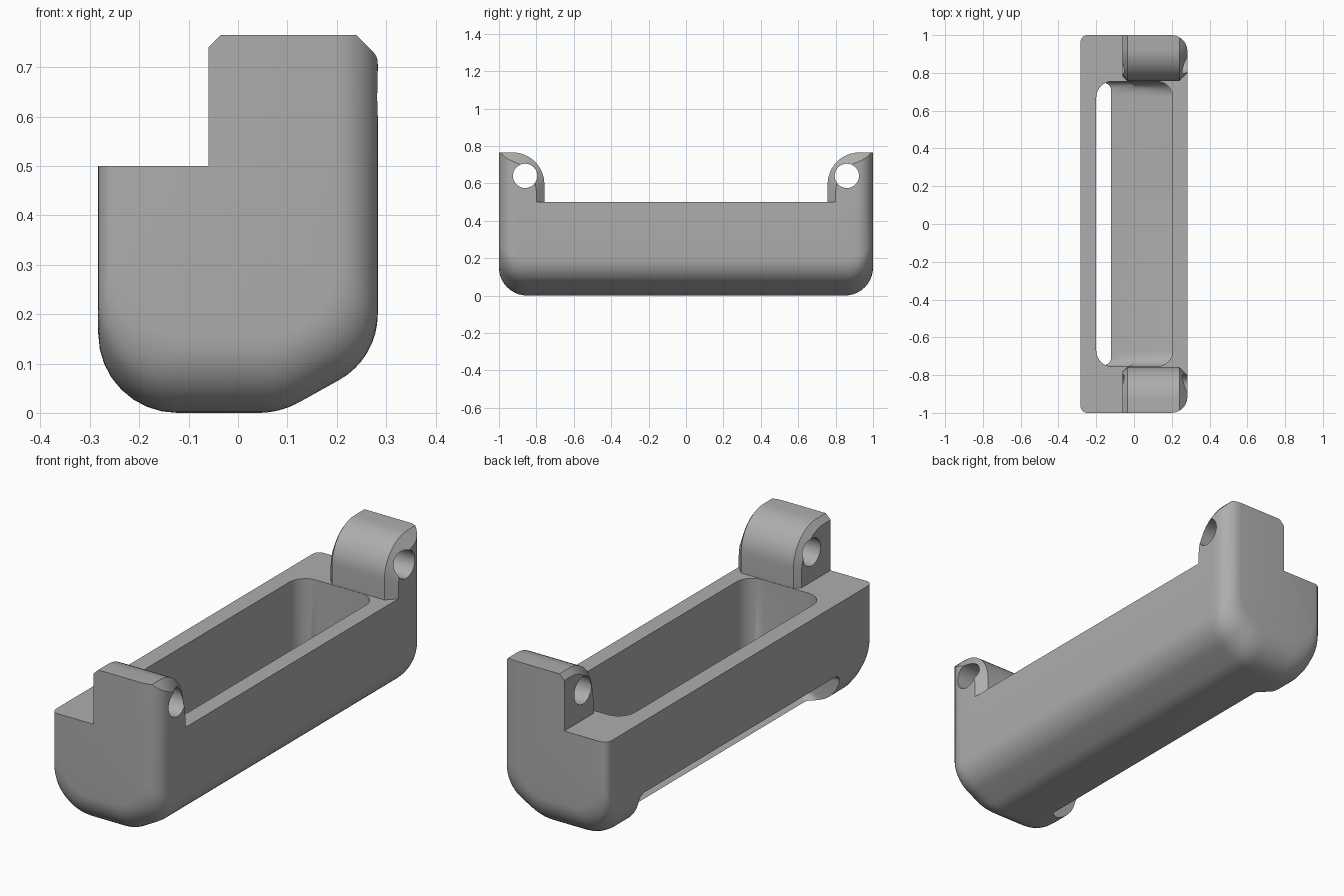
import bpy, bmesh, math
from mathutils import Vector

if "Cube" in bpy.data.objects:
    bpy.data.objects.remove(bpy.data.objects["Cube"], do_unlink=True)

grey = bpy.data.materials.new("mid grey")
grey.use_nodes = True
grey.diffuse_color = (0.42, 0.42, 0.42, 1)
grey.node_tree.nodes["Principled BSDF"].inputs["Base Color"].default_value = grey.diffuse_color


def loft(name, sections, rim=0):
    """Skin equal-length rings, cap both ends, optionally round the cap rims."""
    bm = bmesh.new()
    rings = [[bm.verts.new(p) for p in s] for s in sections]
    for a, b in zip(rings, rings[1:]):
        for i in range(len(a)):
            j = (i + 1) % len(a)
            bm.faces.new((a[i], a[j], b[j], b[i]))
    caps = [bm.faces.new(rings[0]), bm.faces.new(rings[-1])]
    bmesh.ops.recalc_face_normals(bm, faces=bm.faces)
    if rim:
        edges = [e for f in caps for e in f.edges]
        bmesh.ops.bevel(bm, geom=edges, offset=rim, segments=8, profile=0.5, affect='EDGES')
    me = bpy.data.meshes.new(name)
    bm.to_mesh(me)
    bm.free()
    ob = bpy.data.objects.new(name, me)
    bpy.context.collection.objects.link(ob)
    me.materials.append(grey)
    return ob


def prism(name, profile, half, rim=0):
    """Extrude an (x, z) profile along y."""
    return loft(name, [[(x, y, z) for x, z in profile] for y in (-half, half)], rim)


def cut(target, cutter):
    cutter.hide_render = True
    mod = target.modifiers.new("cut", 'BOOLEAN')
    mod.operation, mod.solver, mod.object = 'DIFFERENCE', 'EXACT', cutter
    bpy.context.view_layer.objects.active = target
    bpy.ops.object.modifier_apply(modifier=mod.name)
    bpy.data.objects.remove(cutter, do_unlink=True)


def fillet(prev, corner, nxt, tangent, steps=8):
    """Arc points tangent to both sides of a corner."""
    u, v = (prev - corner).normalized(), (nxt - corner).normalized()
    half = u.angle(v) / 2
    radius = tangent * math.tan(half)
    centre = corner + (u + v).normalized() * tangent / math.cos(half)
    a, b = corner + u * tangent - centre, corner + v * tangent - centre
    sweep = math.pi - 2 * half
    return [centre + (a * math.sin(sweep * (1 - t / steps)) + b * math.sin(sweep * t / steps))
            / math.sin(sweep) for t in range(steps + 1)]


def inset(radius, d):
    return radius - math.sqrt(radius ** 2 - (radius - d) ** 2) if d < radius else 0


SLOPE = math.radians(29)


def body_section(y):
    """Cross-section, shrinking near the ends to round them."""
    d = 1 - abs(y)
    left = -0.283 + inset(0.035, d)
    right = 0.283 - inset(0.085, d)
    low = inset(0.15, d)
    lift = inset(0.13, d) / math.cos(SLOPE)
    tan = math.tan(SLOPE)
    ramp = lambda x: (x - 0.085) * tan + lift
    knee = Vector((0.085 + (low - lift) / tan, low))
    hip = Vector((right, ramp(right)))
    top_l, low_l, top_r = Vector((left, 0.85)), Vector((left, low)), Vector((right, 0.85))
    pts = [top_l] + fillet(top_l, low_l, knee, 0.16) + fillet(low_l, knee, hip, 0.045)
    pts += fillet(knee, hip, top_r, 0.09) + [top_r]
    return [(p.x, y, p.y) for p in pts]


# Main body with rounded ends
depth = [0.15 * (1 - math.cos(math.pi / 2 * k / 10)) for k in range(11)]
ys = [-1 + d for d in depth] + [1 - d for d in reversed(depth)]
housing = loft("housing", [body_section(y) for y in ys])

# Low ledge along the left of the lugs
cut(housing, prism("ledge_cutter", [(-0.5, 0.5), (-0.06, 0.5), (-0.06, 1), (-0.5, 1)], 1.2))


def lug_section(x, off):
    """Space between and above the two rounded lugs."""
    r = 0.17
    half = [(0.757 + off, 0.5)]
    for k in range(13):
        a = math.pi / 2 * k / 12
        half.append((0.757 + off + r * (1 - math.cos(a)), 0.765 - off - r * (1 - math.sin(a))))
    half += [(1.2, 0.765 - off), (1.2, 1)]
    return [(x, y, z) for y, z in half] + [(x, -y, z) for y, z in reversed(half)]


# Lug shape with chamfered side rims
cut(housing, loft("lug_cutter", [lug_section(x, o) for x, o in
                                 ((-0.085, 0.05), (-0.035, 0), (0.24, 0), (0.3, 0.06))]))

# Long pocket whose sloping floor runs out through the underside
cut(housing, prism("pocket_cutter", [(-0.2, 0.9), (0.205, 0.9), (0.205, 0.112), (-0.2, -0.025)],
                   0.755, 0.085))

# Side slot under the left wall
cut(housing, prism("slot_cutter", [(-0.5, 0.16), (0, 0.16), (0, 0.065), (-0.5, -0.2)], 0.755, 0.04))

# Pin holes through the lugs
for y in (-0.86, 0.86):
    ring = [(y + 0.065 * math.cos(k * math.pi / 16), 0.64 + 0.065 * math.sin(k * math.pi / 16))
            for k in range(32)]
    cut(housing, loft("pin_hole_cutter", [[(x, a, b) for a, b in ring] for x in (-0.4, 0.4)]))

bpy.ops.object.select_all(action='DESELECT')
housing.select_set(True)
bpy.context.view_layer.objects.active = housing
bpy.ops.object.shade_smooth_by_angle(angle=math.radians(25))
